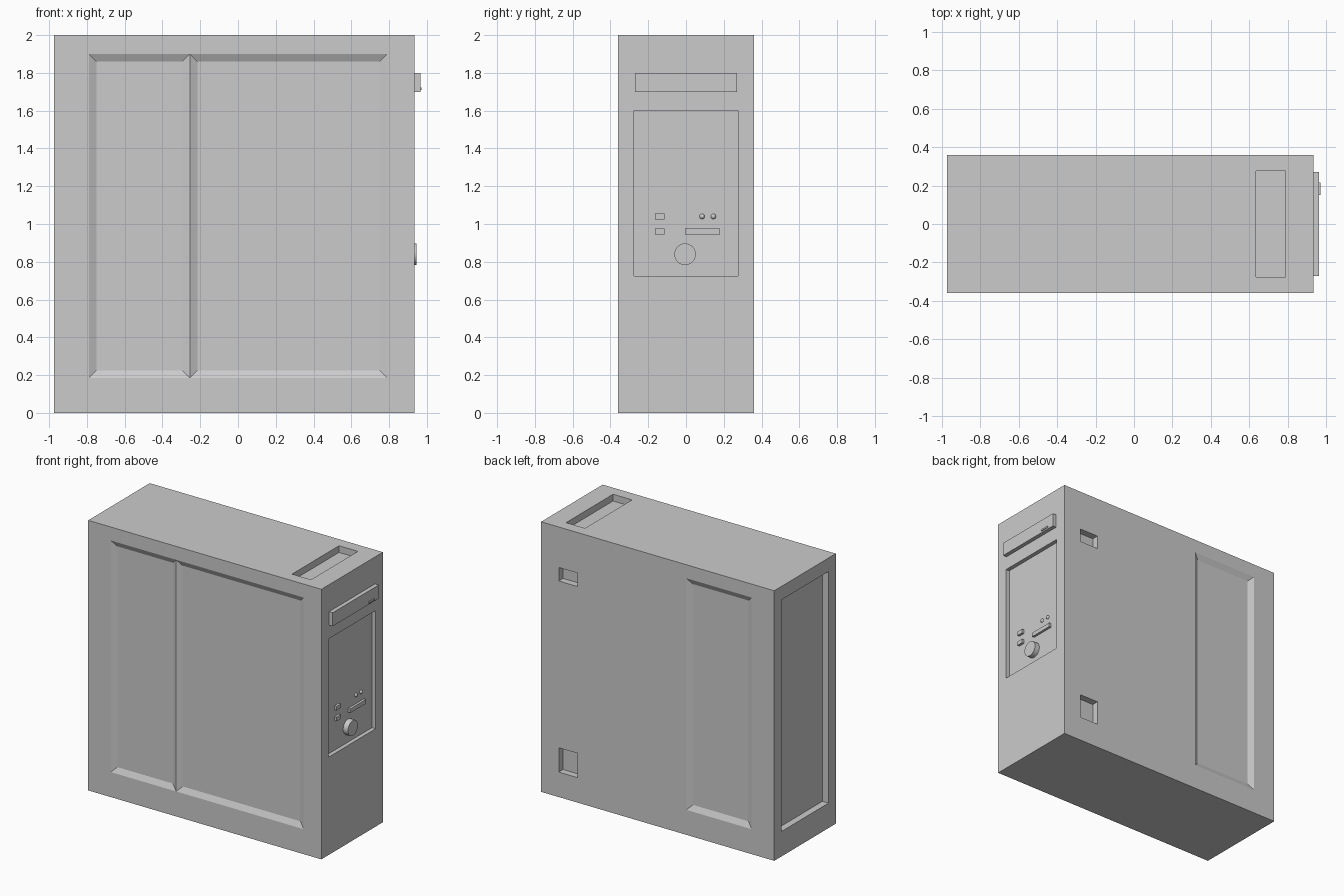
import bpy, bmesh
from mathutils import Vector, Matrix

if "Cube" in bpy.data.objects:
    bpy.data.objects.remove(bpy.data.objects["Cube"])

grey = bpy.data.materials.new("case grey")
grey.diffuse_color = (0.6, 0.6, 0.6, 1)
grey.use_nodes = True
grey.node_tree.nodes["Principled BSDF"].inputs["Base Color"].default_value = grey.diffuse_color

LO = Vector((-0.975, -0.36, 0.0))
HI = Vector((0.935, 0.36, 2.0))


def finish(name, bm):
    me = bpy.data.meshes.new(name)
    bm.to_mesh(me)
    bm.free()
    me.materials.append(grey)
    ob = bpy.data.objects.new(name, me)
    bpy.context.collection.objects.link(ob)
    return ob


def fill_box(bm, lo, hi):
    lo, hi = Vector(lo), Vector(hi)
    m = Matrix.Translation((lo + hi) / 2) @ Matrix.Diagonal((*(hi - lo), 1))
    bmesh.ops.create_cube(bm, size=1, matrix=m)


def box(name, lo, hi):
    bm = bmesh.new()
    fill_box(bm, lo, hi)
    return finish(name, bm)


# Recesses: axis, side, rectangle (lo, hi on the other two axes), depth, slope width
recesses = [
    (1, -1, (-0.79, 0.185), (-0.255, 1.90), 0.02, 0.04),   # front left panel
    (1, -1, (-0.255, 0.185), (0.79, 1.90), 0.02, 0.04),    # front right panel
    (1, 1, (-0.79, 0.185), (-0.255, 1.90), 0.02, 0.04),    # back panel
    (1, 1, (0.635, 1.60), (0.79, 1.70), 0.05, 0),          # back upper pocket
    (1, 1, (0.635, 0.185), (0.79, 0.365), 0.05, 0),        # back lower pocket
    (2, 1, (0.635, -0.275), (0.79, 0.275), 0.05, 0),       # top handle
    (0, 1, (-0.275, 0.725), (0.275, 1.60), 0.03, 0),       # control panel
    (0, -1, (-0.275, 0.185), (0.275, 1.90), 0.05, 0),      # rear bay
]

# Case: box cut along every recess border
bm = bmesh.new()
fill_box(bm, LO, HI)
cuts = set()
for axis, side, a, b, depth, slope in recesses:
    u, v = [i for i in range(3) if i != axis]
    cuts |= {(u, a[0]), (u, b[0]), (v, a[1]), (v, b[1])}
for axis, value in sorted(cuts):
    n = Vector((0, 0, 0))
    n[axis] = 1
    bmesh.ops.bisect_plane(bm, geom=bm.verts[:] + bm.edges[:] + bm.faces[:],
                           plane_co=n * value, plane_no=n)

# Push each recess in, narrowing its floor when the walls slope
for axis, side, a, b, depth, slope in recesses:
    u, v = [i for i in range(3) if i != axis]
    plane = HI[axis] if side > 0 else LO[axis]
    region = []
    for f in bm.faces:
        c = f.calc_center_median()
        if abs(c[axis] - plane) < 1e-4 and a[0] < c[u] < b[0] and a[1] < c[v] < b[1]:
            region.append(f)
    ext = bmesh.ops.extrude_face_region(bm, geom=region)["geom"]
    bmesh.ops.delete(bm, geom=[f for f in region if f.is_valid], context='FACES')
    for p in (e for e in ext if isinstance(e, bmesh.types.BMVert)):
        p.co[axis] -= side * depth
        for k, i in enumerate((u, v)):
            p.co[i] = min(max(p.co[i], a[k] + slope), b[k] - slope)
bmesh.ops.remove_doubles(bm, verts=bm.verts[:], dist=1e-5)
bmesh.ops.dissolve_limit(bm, angle_limit=0.01, verts=bm.verts[:], edges=bm.edges[:])
bmesh.ops.recalc_face_normals(bm, faces=bm.faces[:])
finish("case", bm)

# Disc drive and its eject button
box("disc_drive", (0.93, -0.27, 1.70), (0.965, 0.27, 1.80))
box("eject_button", (0.96, 0.15, 1.71), (0.972, 0.215, 1.722))

# Control panel buttons and card slot
floor = HI.x - 0.03
for i, z in enumerate((0.945, 1.025)):
    box(f"small_button_{i + 1}", (floor - 0.005, -0.165, z), (floor + 0.018, -0.115, z + 0.03))
box("card_slot", (floor - 0.005, -0.005, 0.945), (floor + 0.018, 0.18, 0.975))

# Round power button
bm = bmesh.new()
turn = Matrix.Rotation(1.5707963, 4, 'Y')
bmesh.ops.create_cone(bm, cap_ends=True, segments=32, radius1=0.057, radius2=0.057, depth=0.045,
                      matrix=Matrix.Translation((0.9225, -0.005, 0.84)) @ turn)
power = finish("power_button", bm)

# Indicator lights
lights = []
for i, y in enumerate((0.085, 0.145)):
    bm = bmesh.new()
    bmesh.ops.create_uvsphere(bm, u_segments=16, v_segments=8, radius=0.014,
                              matrix=Matrix.Translation((floor, y, 1.04)))
    lights.append(finish(f"indicator_light_{i + 1}", bm))

# Smooth the round parts
for ob in [power] + lights:
    ob.select_set(True)
bpy.context.view_layer.objects.active = power
bpy.ops.object.shade_smooth_by_angle()
